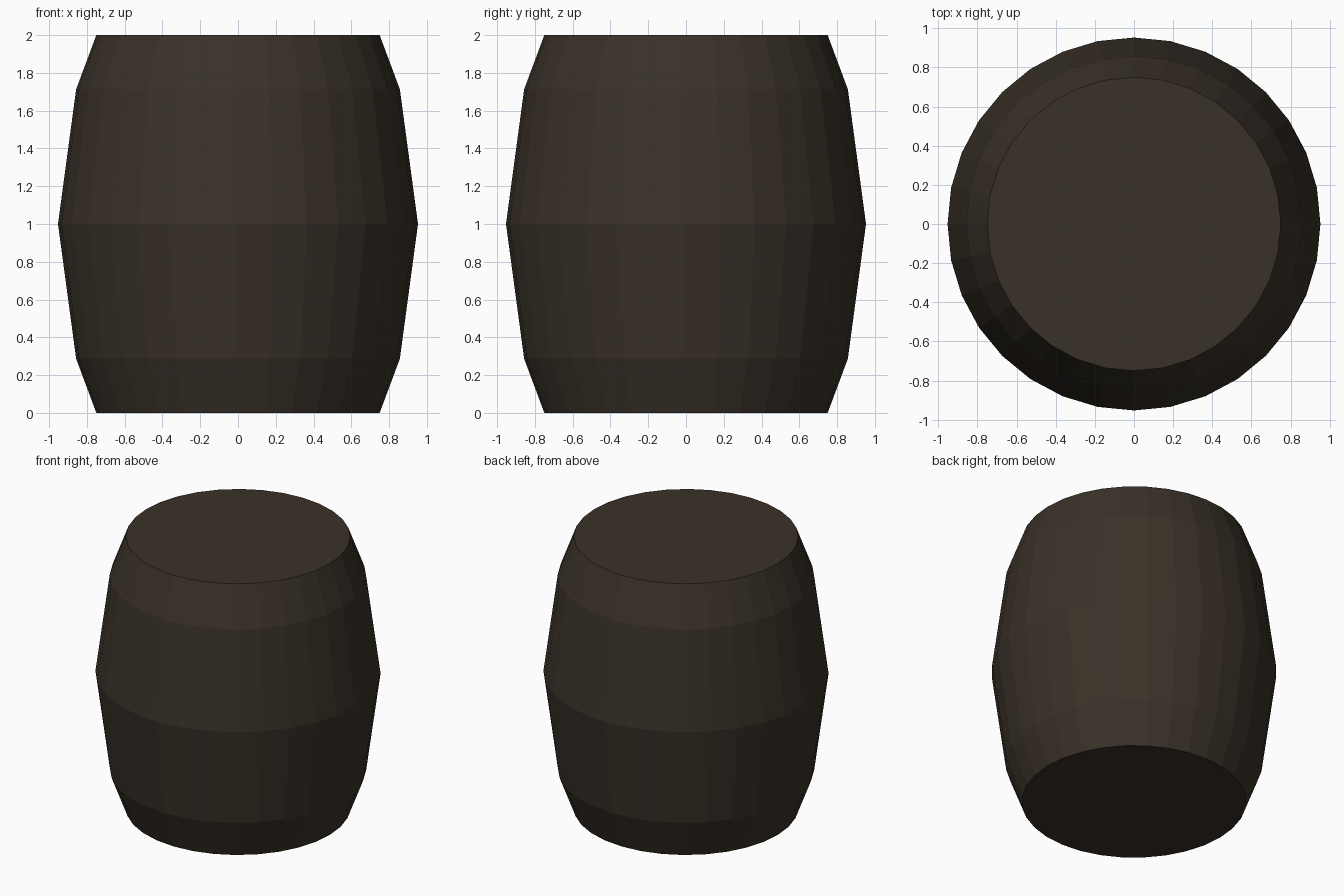
import bpy, bmesh, math

if "Cube" in bpy.data.objects:
    bpy.data.objects.remove(bpy.data.objects["Cube"])

SIDES = 32
# (radius, height) from floor to lid
PROFILE = [(0.75, 0.0), (0.857, 0.287), (0.953, 1.0), (0.857, 1.713), (0.75, 2.0)]

wood = bpy.data.materials.new("dark_brown_wood")
wood.diffuse_color = (0.041, 0.031, 0.021, 1.0)
wood.use_nodes = True
wood.node_tree.nodes["Principled BSDF"].inputs["Base Color"].default_value = wood.diffuse_color

bm = bmesh.new()

# stacked rings of the bulging body
rings = []
for r, z in PROFILE:
    rings.append([bm.verts.new((r * math.cos(2 * math.pi * i / SIDES),
                                r * math.sin(2 * math.pi * i / SIDES), z))
                  for i in range(SIDES)])

# stave walls
for low, high in zip(rings, rings[1:]):
    for i in range(SIDES):
        j = (i + 1) % SIDES
        bm.faces.new((low[i], low[j], high[j], high[i]))

# flat floor and lid
bm.faces.new(rings[0][::-1])
bm.faces.new(rings[-1])

mesh = bpy.data.meshes.new("barrel")
bm.to_mesh(mesh)
bm.free()
mesh.materials.append(wood)
barrel = bpy.data.objects.new("barrel", mesh)
bpy.context.collection.objects.link(barrel)
